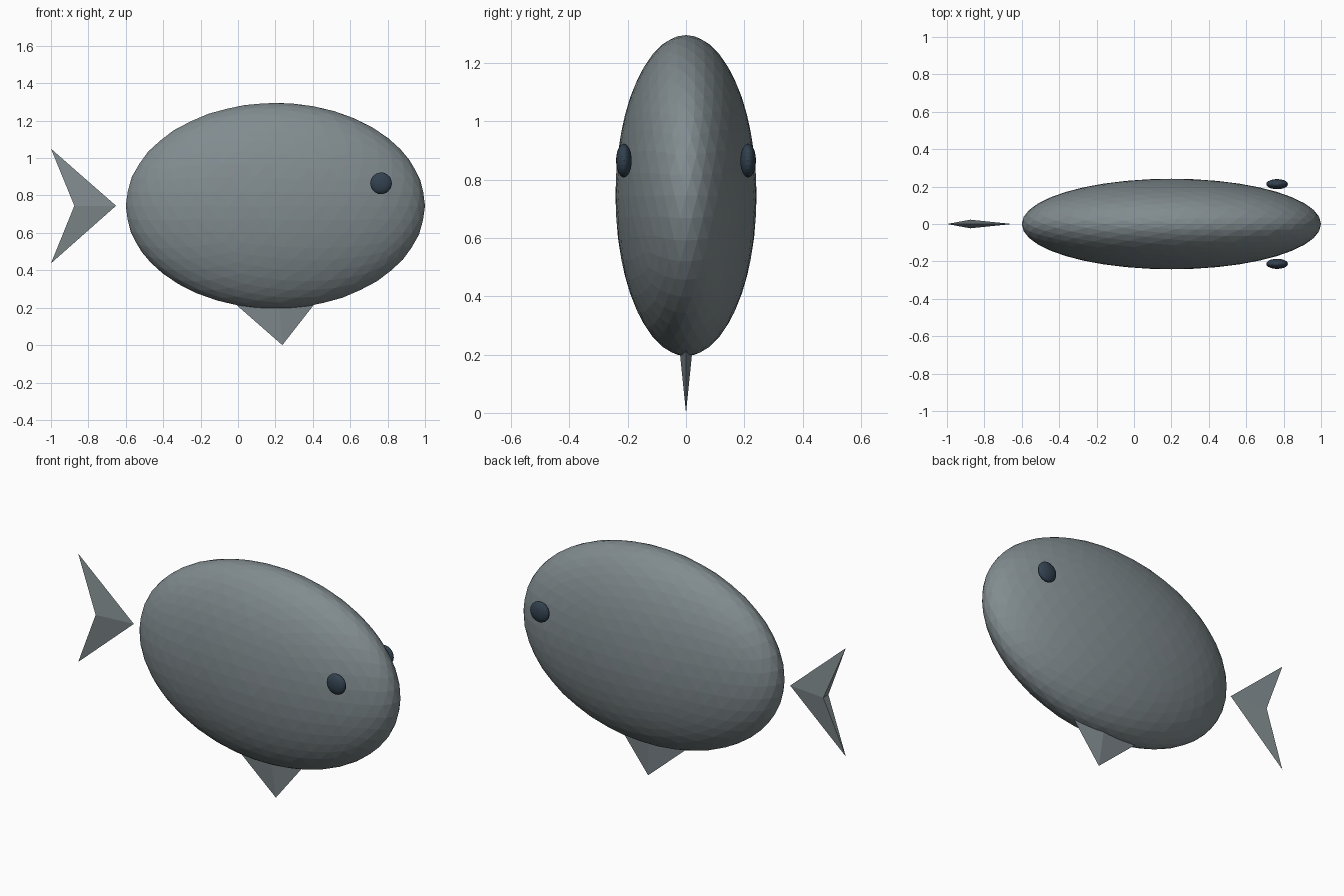
import bpy

cube = bpy.data.objects.get("Cube")
if cube:
    bpy.data.objects.remove(cube, do_unlink=True)


def make_material(name, color):
    mat = bpy.data.materials.new(name)
    mat.use_nodes = True
    mat.diffuse_color = color
    mat.node_tree.nodes["Principled BSDF"].inputs["Base Color"].default_value = color
    return mat


grey = make_material("slate grey", (0.22, 0.26, 0.275, 1))
navy = make_material("dark navy", (0.032, 0.053, 0.078, 1))


def ellipsoid(name, center, radii, detail, mat):
    """Flat-faceted icosphere stretched to the given radii."""
    bpy.ops.mesh.primitive_ico_sphere_add(subdivisions=detail, radius=1, location=center)
    obj = bpy.context.object
    obj.name = name
    obj.scale = radii
    bpy.ops.object.transform_apply(location=False, rotation=False, scale=True)
    obj.data.materials.append(mat)
    return obj


def fin(name, point, lobe_a, lobe_b, notch, half_thick, mat):
    """Swallow-tail fin in the xz plane, thickest at the notch between its lobes."""
    flat = [(x, 0, z) for x, z in (point, lobe_a, lobe_b)]
    ridge = [(notch[0], side * half_thick, notch[1]) for side in (-1, 1)]
    faces = [(0, 3, 1), (0, 2, 3), (0, 1, 4), (0, 4, 2), (1, 3, 4), (2, 4, 3)]
    mesh = bpy.data.meshes.new(name)
    mesh.from_pydata(flat + ridge, [], faces)
    mesh.materials.append(mat)
    obj = bpy.data.objects.new(name, mesh)
    bpy.context.collection.objects.link(obj)
    return obj


# Body
ellipsoid("body", (0.2, 0, 0.745), (0.8, 0.242, 0.55), 4, grey)

# Eyes, one on each flank
for label, side in (("front", -1), ("back", 1)):
    ellipsoid(label + "_eye", (0.765, side * 0.213, 0.865), (0.058, 0.027, 0.058), 3, navy)

# Tail fin and belly fin
fin("tail_fin", (-0.652, 0.745), (-1, 1.05), (-1, 0.437), (-0.875, 0.745), 0.023, grey)
fin("belly_fin", (0.237, 0), (-0.035, 0.238), (0.427, 0.243), (0.22, 0.215), 0.022, grey)

# Consistent outward normals on the fins
for name in ("tail_fin", "belly_fin"):
    obj = bpy.data.objects[name]
    bpy.ops.object.select_all(action="DESELECT")
    obj.select_set(True)
    bpy.context.view_layer.objects.active = obj
    bpy.ops.object.mode_set(mode="EDIT")
    bpy.ops.mesh.select_all(action="SELECT")
    bpy.ops.mesh.normals_make_consistent(inside=False)
    bpy.ops.object.mode_set(mode="OBJECT")
